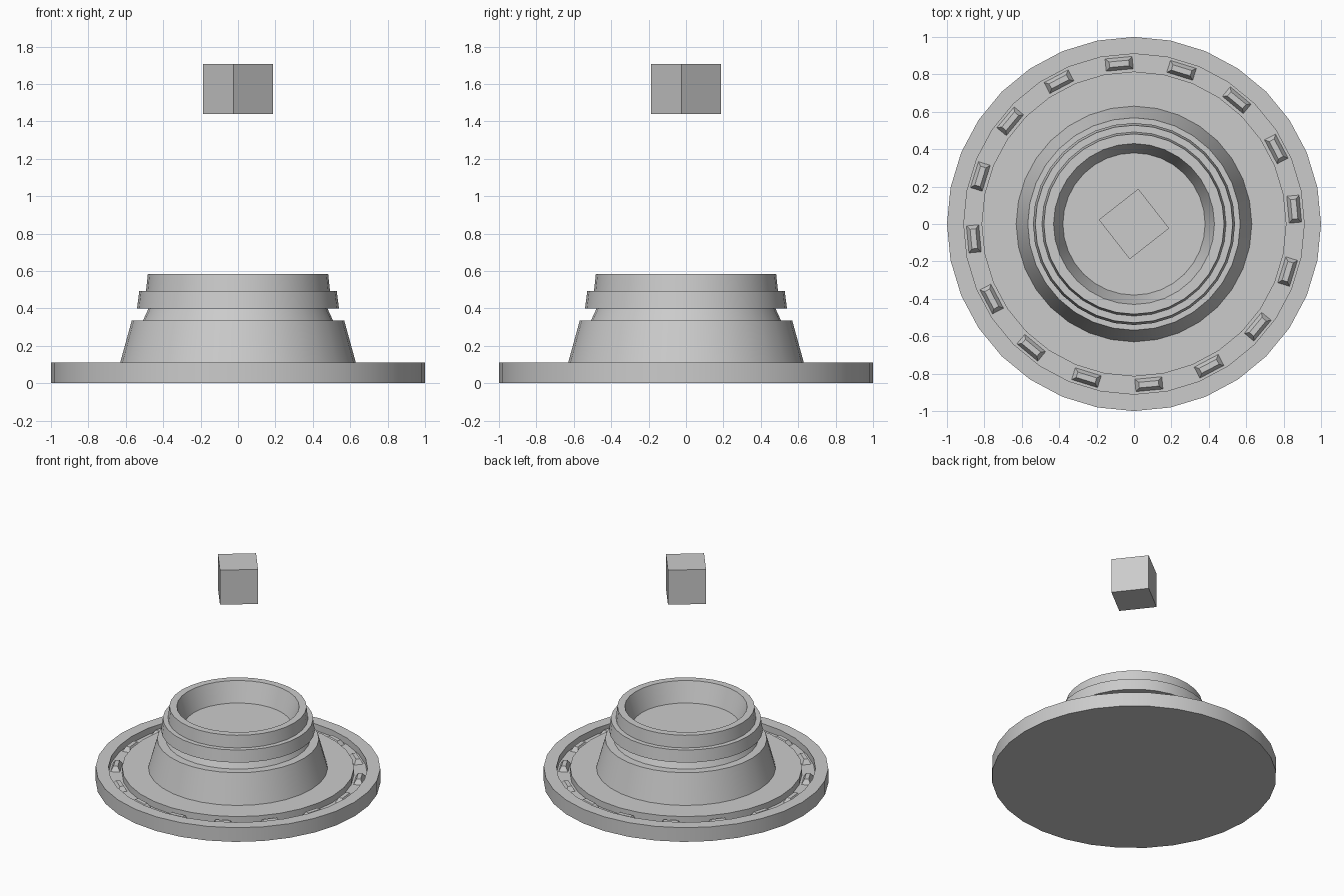
import bpy, bmesh, math
from mathutils import Matrix, Vector

if "Cube" in bpy.data.objects:
    bpy.data.objects.remove(bpy.data.objects["Cube"])

SIDES = 32


def finish(bm, name, smooth=False):
    bmesh.ops.recalc_face_normals(bm, faces=bm.faces)
    mesh = bpy.data.meshes.new(name)
    bm.to_mesh(mesh)
    bm.free()
    obj = bpy.data.objects.new(name, mesh)
    bpy.context.collection.objects.link(obj)
    if smooth:
        bpy.ops.object.select_all(action='DESELECT')
        obj.select_set(True)
        bpy.context.view_layer.objects.active = obj
        bpy.ops.object.shade_smooth_by_angle(angle=math.radians(30))
    return obj


def lathe(name, profile):
    """Revolve (radius, z) points; both ends are closed with flat caps."""
    bm = bmesh.new()
    rings = []
    for r, z in profile:
        rings.append([bm.verts.new((r * math.cos(a), r * math.sin(a), z))
                      for a in (2 * math.pi * i / SIDES for i in range(SIDES))])
    for lo, hi in zip(rings, rings[1:]):
        for i in range(SIDES):
            j = (i + 1) % SIDES
            bm.faces.new((lo[i], lo[j], hi[j], hi[i]))
    bm.faces.new(rings[0])
    bm.faces.new(rings[-1])
    return finish(bm, name, True)


# Base plate with ring groove, sloped pedestal, collars and the top bowl
lathe("pedestal", [
    (1.0, 0.0), (1.0, 0.11),
    (0.91, 0.11), (0.91, 0.06), (0.815, 0.06), (0.815, 0.11),
    (0.63, 0.11), (0.568, 0.335),
    (0.508, 0.335), (0.478, 0.40),
    (0.54, 0.40), (0.528, 0.492),
    (0.492, 0.492), (0.482, 0.585),
    (0.43, 0.585), (0.38, 0.434),
])

# Tapered studs standing in the groove
bm = bmesh.new()
for k in range(16):
    a = math.radians(5.3 + 22.5 * k)
    made = bmesh.ops.create_cube(bm, size=1.0)["verts"]
    for v in made:
        top = v.co.z > 0
        v.co = Vector((v.co.x * (0.03 if top else 0.066),
                       v.co.y * (0.105 if top else 0.145),
                       0.095 if top else 0.06))
    bmesh.ops.transform(bm, verts=made,
                        matrix=Matrix.Rotation(a, 4, 'Z') @ Matrix.Translation((0.86, 0, 0)))
finish(bm, "groove_studs")

# Floating cube
bm = bmesh.new()
bmesh.ops.create_cube(bm, size=0.268, matrix=Matrix.Translation((0, 0, 1.572))
                      @ Matrix.Rotation(math.radians(38), 4, 'Z'))
finish(bm, "floating_cube")
